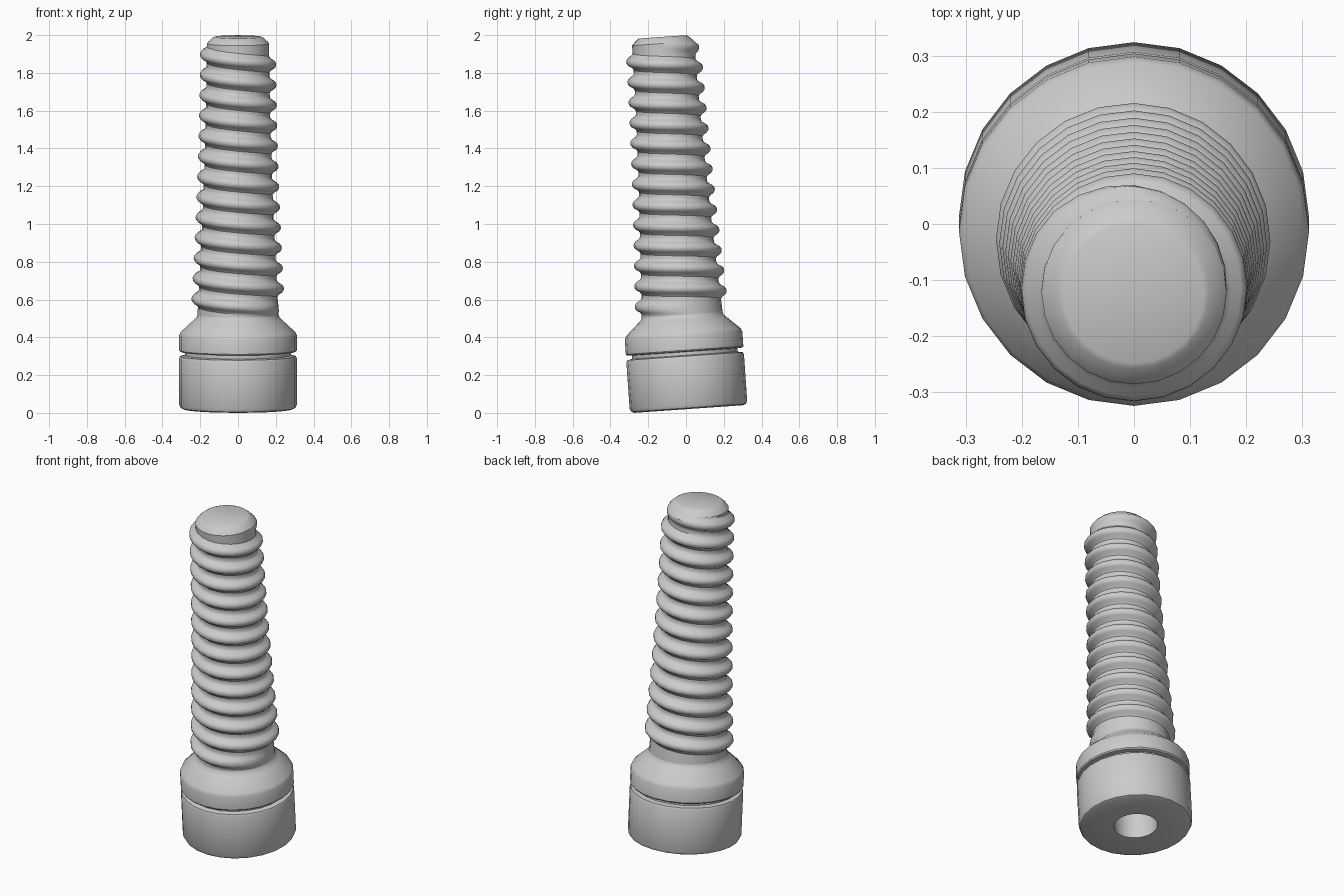
import bpy, bmesh, math
from mathutils import Matrix

cube = bpy.data.objects.get("Cube")
if cube:
    bpy.data.objects.remove(cube)

SIDES = 24
PITCH = 0.108
STEPS = 10                  # rows per thread turn
SHAFT_BOTTOM, SHAFT_TOP = 0.5, 1.94
LEAN = Matrix.Translation((0, 0.0143, 0.0205)) @ Matrix.Rotation(math.radians(4), 4, 'X')

grey = bpy.data.materials.new("plain_grey")
grey.use_nodes = True
colour = (0.6, 0.6, 0.6, 1)
grey.diffuse_color = colour
for node in grey.node_tree.nodes:
    if node.type == 'BSDF_PRINCIPLED':
        node.inputs["Base Color"].default_value = colour


def clamp(v, lo=0.0, hi=1.0):
    return max(lo, min(hi, v))


def turned_part(name, rows, point):
    """Wrap rows of points around the leaning axis; point(row, angle) gives radius, height."""
    bm = bmesh.new()
    grid = []
    for j in range(rows):
        ring = []
        for i in range(SIDES + 1):
            a = 2 * math.pi * i / SIDES
            r, h = point(j, a)
            ring.append(bm.verts.new((r * math.cos(a), r * math.sin(a), h)))
        grid.append(ring)
    for low, high in zip(grid, grid[1:]):
        for i in range(SIDES):
            bm.faces.new((low[i], low[i + 1], high[i + 1], high[i]))
    bmesh.ops.remove_doubles(bm, verts=bm.verts, dist=0.0002)
    bm.transform(LEAN)
    mesh = bpy.data.meshes.new(name)
    bm.to_mesh(mesh)
    bm.free()
    mesh.materials.append(grey)
    obj = bpy.data.objects.new(name, mesh)
    bpy.context.collection.objects.link(obj)
    bpy.ops.object.select_all(action='DESELECT')
    obj.select_set(True)
    bpy.context.view_layer.objects.active = obj
    bpy.ops.object.shade_smooth_by_angle(angle=math.radians(35))
    return obj


def lathe(name, profile):
    return turned_part(name, len(profile), lambda j, a: profile[j])


# Head with a round socket sunk into its underside
lathe("socket_head", [(0, 0.2), (0.12, 0.2), (0.12, 0), (0.29, 0), (0.304, 0.006),
                      (0.312, 0.022), (0.312, 0.268), (0.307, 0.28), (0.28, 0.285),
                      (0.28, 0.303)])

# Collar that slopes in to the shaft
lathe("collar", [(0.28, 0.303), (0.307, 0.305), (0.312, 0.312), (0.312, 0.39),
                 (0.304, 0.408), (0.235, 0.472), (0.22, 0.486), (0.215, SHAFT_BOTTOM)])


# Tapered shaft with one rounded helical ridge that fades at both ends
def thread_point(j, a):
    h = 0.64 + PITCH * (j / STEPS - 3 - a / (2 * math.pi))
    turn = (h - 0.64) / PITCH + a / (2 * math.pi)
    u = turn - round(turn)
    h = clamp(h, SHAFT_BOTTOM, SHAFT_TOP)
    centre = h - u * PITCH
    core = 0.165 + 0.05 * (clamp(1.95 - h, 0, 2) / 1.45) ** 1.7
    ridge = max(0, 1 - (abs(u) / 0.33) ** 2.5)
    fade = clamp((centre - 0.53) / 0.03) * clamp((1.935 - centre) / 0.04)
    fade *= clamp((SHAFT_TOP - h) / 0.015) * clamp((h - SHAFT_BOTTOM) / 0.015)
    return core + 0.036 * ridge * fade, h


turned_part("threaded_shaft", 18 * STEPS, thread_point)

# Blunt tip
lathe("tip", [(0.165, SHAFT_TOP), (0.157, 1.95), (0.135, 1.97), (0.125, 1.975), (0, 1.975)])
